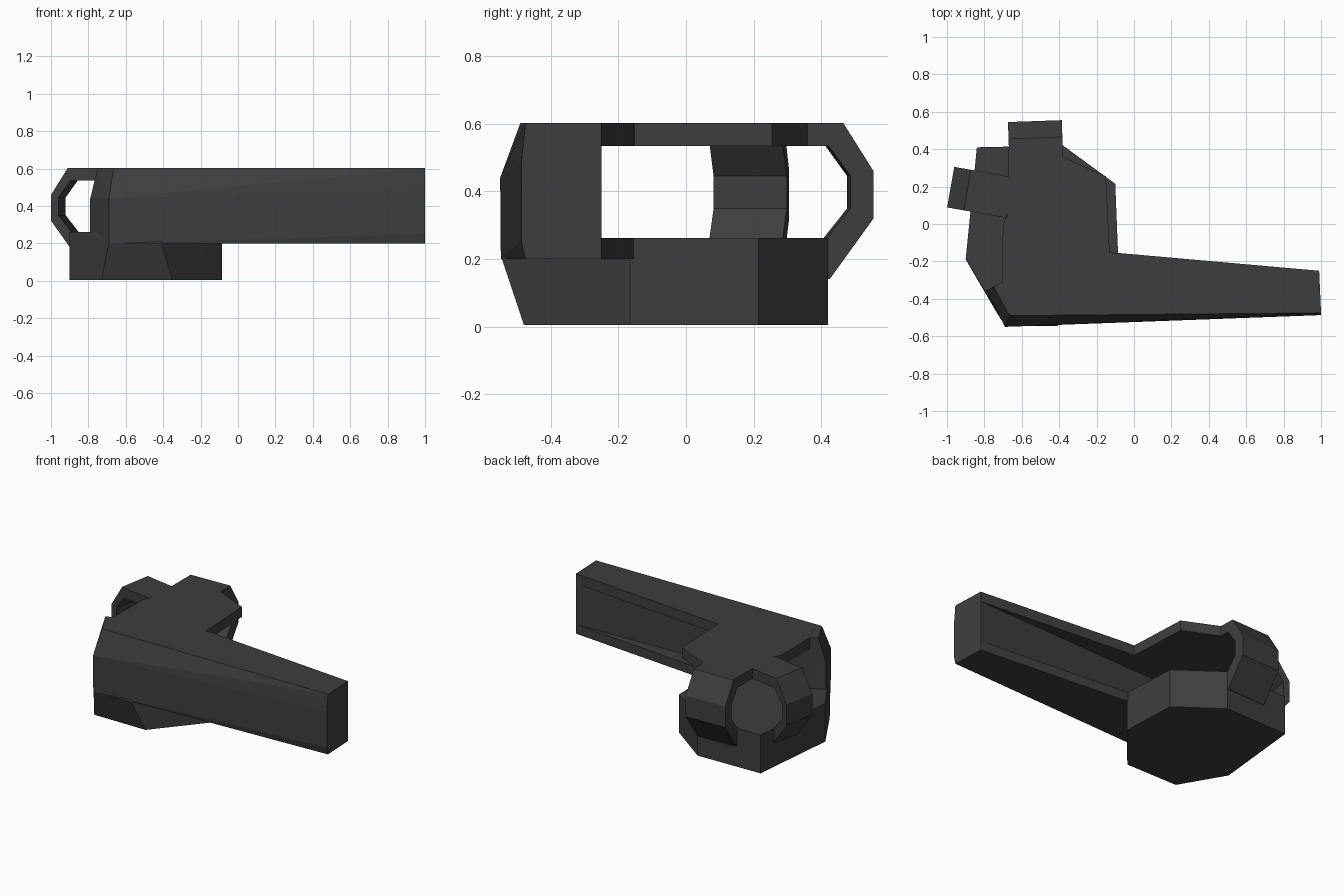
import bpy
import bmesh
from math import radians
from mathutils import Matrix

cube = bpy.data.objects.get("Cube")
if cube:
    bpy.data.objects.remove(cube, do_unlink=True)

grey = bpy.data.materials.new("charcoal_grey")
grey.use_nodes = True
colour = (0.048, 0.048, 0.048, 1)
grey.diffuse_color = colour
grey.node_tree.nodes["Principled BSDF"].inputs["Base Color"].default_value = colour

LOW, FLOOR, SILL, LEDGE, TOP = 0.005, 0.2, 0.262, 0.535, 0.603


def finish(name, bm, matrix=None):
    bmesh.ops.recalc_face_normals(bm, faces=bm.faces)
    mesh = bpy.data.meshes.new(name)
    bm.to_mesh(mesh)
    bm.free()
    mesh.materials.append(grey)
    obj = bpy.data.objects.new(name, mesh)
    if matrix:
        obj.matrix_world = matrix
    bpy.context.collection.objects.link(obj)
    return obj


def hull(name, points):
    bm = bmesh.new()
    for p in points:
        bm.verts.new(p)
    result = bmesh.ops.convex_hull(bm, input=bm.verts)
    loose = [v for v in bm.verts if not v.link_faces]
    bmesh.ops.delete(bm, geom=loose, context="VERTS")
    bmesh.ops.dissolve_limit(bm, angle_limit=radians(1), verts=bm.verts, edges=bm.edges)
    return finish(name, bm)


def prism(name, points, offset, matrix=None):
    bm = bmesh.new()
    face = bm.faces.new([bm.verts.new(p) for p in points])
    out = bmesh.ops.extrude_face_region(bm, geom=[face], use_keep_orig=True)
    moved = [v for v in out["geom"] if isinstance(v, bmesh.types.BMVert)]
    bmesh.ops.translate(bm, verts=moved, vec=offset)
    return finish(name, bm, matrix)


def slab(name, outline, bottom, top):
    return prism(name, [(x, y, bottom) for x, y in outline], (0, 0, top - bottom))


# Faceted base, its front leaning out as it rises to the beam
sides = [(-0.9, -0.19), (-0.84, 0.41), (-0.38, 0.42), (-0.1, 0.215), (-0.085, -0.165)]
base = [(x, y, z) for x, y in sides for z in (LOW, SILL)]
base += [(-0.73, -0.48, LOW), (-0.35, -0.48, LOW)]
base += [(-0.69, -0.545, FLOOR), (-0.41, -0.545, FLOOR)]
base += [(-0.79, -0.37, SILL), (-0.69, -0.5, SILL), (-0.41, -0.5, SILL)]
hull("base", base)

# Tapered beam with a bevelled front and a cut left corner
beam = [(-0.79, -0.355, FLOOR), (-0.79, -0.355, 0.44), (-0.75, -0.335, TOP)]
beam += [(-0.69, -0.548, FLOOR), (-0.69, -0.55, 0.44), (-0.665, -0.49, TOP)]
beam += [(1, -0.475, FLOOR), (1, -0.487, 0.25), (1, -0.487, 0.49), (1, -0.475, TOP)]
beam += [(x, y, z) for x, y in ((0.99, -0.25), (-0.7, -0.31)) for z in (FLOOR, TOP)]
hull("beam", beam)

# Flange along the beam's lower back edge
slab("lower_flange", [(-0.41, -0.4), (0.99, -0.4), (0.99, -0.25), (-0.083, -0.155)], FLOOR, SILL)

# Top plate over the open chamber
slab("top_plate", [(-0.7, -0.4), (0.99, -0.4), (0.99, -0.25), (-0.083, -0.155),
                   (-0.13, -0.153), (-0.15, 0.255), (-0.38, 0.36), (-0.38, 0.4),
                   (-0.67, 0.4), (-0.67, 0.26), (-0.68, 0.04), (-0.7, 0),
                   (-0.705, -0.16)], LEDGE, TOP)


# Bent bracket joining the top plate to the base; its outer face is at local x = 0
def bracket(name, place, angle, width, wall, reach):
    profile = [(-reach, TOP), (-0.09, TOP), (0, 0.46), (0, 0.32), (-0.13, 0.14), (-0.18, 0.14),
               (-0.18, SILL), (-wall - 0.07, SILL), (-wall, 0.35), (-wall, 0.445),
               (-wall - 0.065, LEDGE), (-reach, LEDGE)]
    matrix = Matrix.Translation((*place, 0)) @ Matrix.Rotation(radians(angle), 4, "Z")
    prism(name, [(x, -width / 2, z) for x, z in profile], (0, width, 0), matrix)


bracket("back_bracket", (-0.53, 0.55), 92, 0.288, 0.068, 0.2)
bracket("right_bracket", (-0.98, 0.197), 170, 0.22, 0.04, 0.32)
